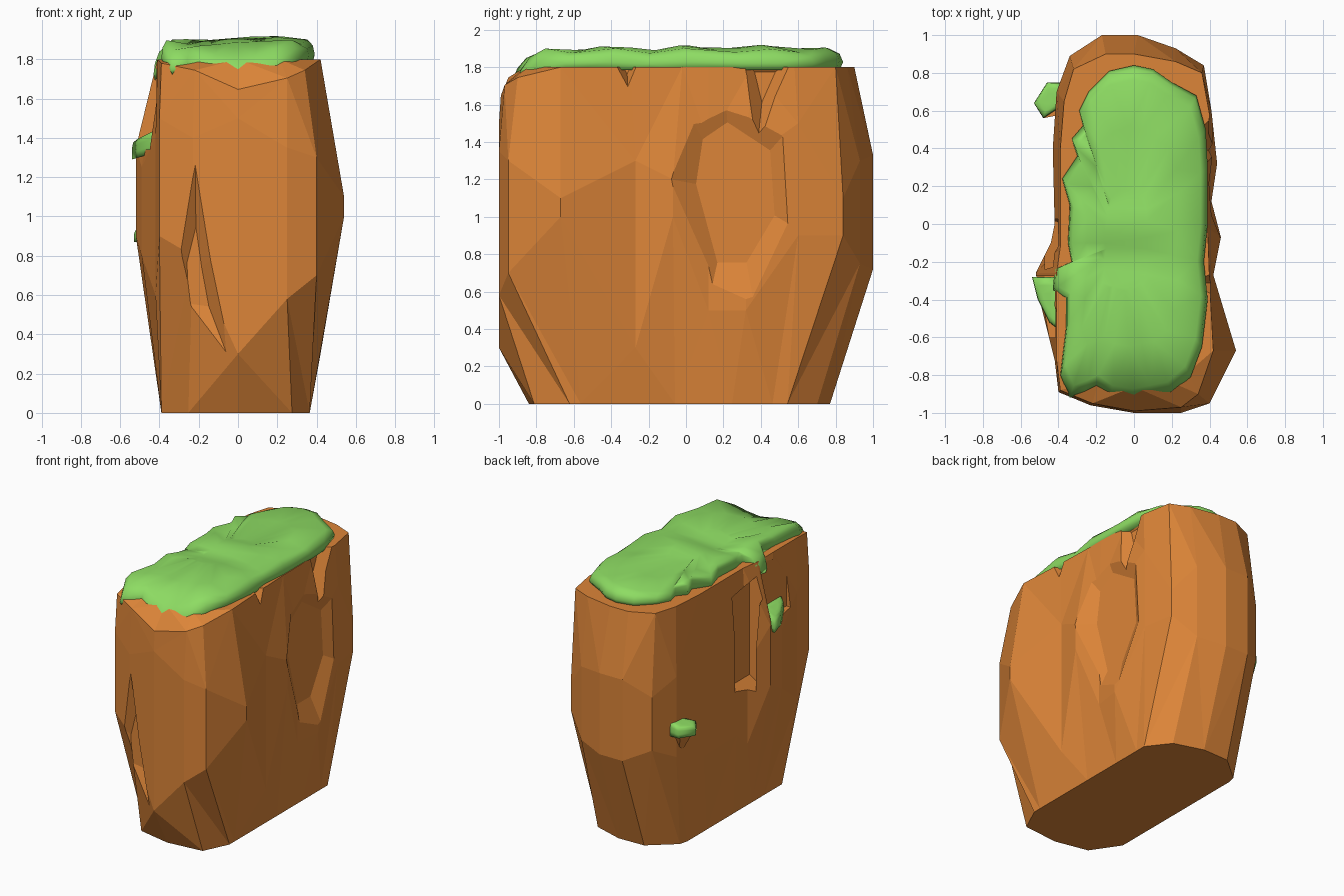
import bpy
import bmesh
from math import sin
from mathutils import Vector

cube = bpy.data.objects.get("Cube")
if cube:
    bpy.data.objects.remove(cube, do_unlink=True)


def make_material(name, colour):
    material = bpy.data.materials.new(name)
    material.use_nodes = True
    material.diffuse_color = colour
    material.node_tree.nodes["Principled BSDF"].inputs["Base Color"].default_value = colour
    return material


EARTH = make_material("earth_brown", (.72, .235, .04, 1))
GRASS = make_material("grass_green", (.27, .72, .125, 1))


def loft(name, rings, material, smooth=False):
    """Skin a stack of equal-length closed rings and cap both ends."""
    bm = bmesh.new()
    loops = [[bm.verts.new(point) for point in ring] for ring in rings]
    count = len(loops[0])
    for lower, upper in zip(loops, loops[1:]):
        for i in range(count):
            j = (i + 1) % count
            bm.faces.new((lower[i], lower[j], upper[j], upper[i]))
    bm.faces.new(list(reversed(loops[0])))
    bm.faces.new(loops[-1])
    bmesh.ops.triangulate(bm, faces=bm.faces[:])
    bmesh.ops.recalc_face_normals(bm, faces=bm.faces[:])
    for face in bm.faces:
        face.smooth = smooth
    mesh = bpy.data.meshes.new(name)
    bm.to_mesh(mesh)
    bm.free()
    mesh.materials.append(material)
    obj = bpy.data.objects.new(name, mesh)
    bpy.context.collection.objects.link(obj)
    return obj


# Rock columns: widest x and y, the heights it spans, then x and y at the rim
COLUMNS = [
    (-.4, -.89, .9, 1.5, -.39, -.88),
    (-.23, -.96, .8, 1.4, -.22, -.95),
    (0, -1, .3, 1.5, 0, -.99),
    (.25, -1, .58, 1.35, .25, -.97),
    (.4, -.95, .7, 1.3, .34, -.9),
    (.54, -.67, 1, 1.1, .42, -.67),
    (.42, -.27, .3, 1.3, .4, -.3),
    (.46, -.07, 1, 1.2, .39, -.02),
    (.41, .12, .5, 1.4, .39, .12),
    (.44, .32, .5, 1.3, .38, .35),
    (.41, .6, .9, 1.5, .4, .58),
    (.37, .84, .9, 1.1, .36, .8),
    (.22, .93, .75, 1.3, .22, .86),
    (.02, 1, .72, 1.33, 0, .9),
    (-.17, 1, .72, 1.33, -.15, .9),
    (-.34, .89, .8, 1.2, -.32, .82),
    (-.41, .7, .7, 1.3, -.37, .65),
    (-.43, .4, .6, 1.2, -.39, .4),
    (-.42, 0, .6, 1.4, -.39, .05),
    (-.44, -.1, .5, 1.1, -.39, -.12),
    (-.52, -.26, .9, 1.35, -.41, -.26),
    (-.49, -.44, .8, 1.25, -.41, -.45),
    (-.42, -.72, .6, 1.4, -.41, -.72),
]


def rim_height(x, y):
    if y > -.85:
        return 1.8
    return 1.78 - .16 * max(0, 1 - abs(x - .06) / .36)


def foot(x, y):
    """Pull a column in to the narrower, rounded base."""
    y *= .84 if y < 0 else .77
    if abs(y) > .6:
        y *= 1 - .22 * min(1, abs(x) / .4) ** 4
    return (max(-.39, min(.365, x * 1.1)), y, 0)


rock = loft("rock_body", [
    [foot(c[0], c[1]) for c in COLUMNS],
    [(c[0], c[1], c[2]) for c in COLUMNS],
    [(c[0], c[1], c[3]) for c in COLUMNS],
    [(c[4], c[5], rim_height(c[4], c[5])) for c in COLUMNS],
    [(c[4] * .85, c[5] * .87, 1.8) for c in COLUMNS],
], EARTH)


def carve(name, outline, place, floor, outside, taper):
    """Cut a tapered groove; place maps (across, height, depth) to the model."""
    centre = sum((Vector(p) for p in outline), Vector((0, 0))) / len(outline)
    inner = [centre + (Vector(p) - centre) * taper for p in outline]
    cutter = loft(name, [
        [place(p[0], p[1], floor) for p in inner],
        [place(p[0], p[1], outside) for p in outline],
    ], EARTH)
    cutter.hide_render = True
    cutter.hide_viewport = True
    modifier = rock.modifiers.new(name, "BOOLEAN")
    modifier.operation = "DIFFERENCE"
    modifier.solver = "EXACT"
    modifier.object = cutter


def on_side(across, height, depth):
    return (depth, across, height)


def on_front(across, height, depth):
    return (across, depth, height)


# Grooves in the rock faces
carve("long_groove_cutter", [(.11, .5), (.37, .5), (.62, .92), (.58, 1.5), (.2, 1.75), (-.02, 1.6), (-.08, 1.2)],
      on_side, .375, .46, .6)
carve("rim_notch_cutter", [(.25, 1.9), (.38, 1.36), (.62, 1.9)], on_side, .33, .43, .3)
carve("small_notch_cutter", [(-.42, 1.87), (-.31, 1.67), (-.22, 1.87)], on_side, .34, .43, .3)
carve("front_groove_cutter", [(-.22, 1.5), (-.37, .9), (-.35, .2), (0, .15), (-.12, .8)],
      on_front, -.9, -1.01, .3)
carve("left_groove_cutter", [(-.24, .88), (.03, .88), (.05, 1.7), (-.24, 1.75)],
      on_side, -.38, -.47, .8)
carve("ledge_cutter", [(-.275, 1.34), (-.6, 1.34), (-.6, 1.72), (-.275, 1.79)],
      on_side, -.415, -.6, 1)

# Small rock ledge under the lower tuft
ledge_top = [(-.38, .74), (-.46, .72), (-.51, .63), (-.48, .56), (-.38, .58)]
loft("rock_ledge", [
    [(-.38 + (x + .38) * .2, .62 + (y - .62) * .3, .72) for x, y in ledge_top],
    [(x, y, .9) for x, y in ledge_top],
], EARTH)


# Soft grass pads: scale of each ring and its share of the thickness
PROFILE = [(.85, 0), (.98, 0), (1, .35), (.98, .7), (.92, .93), (.65, 1), (.3, 1)]


def grass_pad(name, outline, bottom, top):
    centre = sum((Vector(p) for p in outline), Vector((0, 0))) / len(outline)
    rings = []
    for scale, share in PROFILE:
        ring = []
        for point in outline:
            x, y = centre + (Vector(point) - centre) * scale
            low, high = bottom(x, y), top(x, y)
            ring.append((x, y, low + (high - low) * share))
        rings.append(ring)
    return loft(name, rings, GRASS, smooth=True)


def droop(x, y):
    front = max(0, (-.72 - y) / .21) ** 1.5
    lobe = max(0, -.36 - x) * 1.5 if -.4 < y < -.2 else 0
    return front * (.08 + .08 * max(0, 1 - abs(x - .06) / .3)) + lobe


def turf_bottom(x, y):
    return 1.785 - droop(x, y)


def turf_top(x, y):
    return 1.895 + .015 * sin(y * 16 + 1.5) + .01 * sin(x * 9) - droop(x, y)


TURF = [
    (0, -.94), (.1, -.92), (.2, -.9), (.3, -.81), (.36, -.65), (.39, -.4),
    (.37, -.2), (.39, 0), (.39, .3), (.38, .5), (.33, .68), (.2, .75),
    (.1, .82), (0, .84), (-.13, .81), (-.24, .7), (-.29, .6), (-.27, .52),
    (-.33, .45), (-.3, .36), (-.38, .24), (-.34, .1), (-.35, -.1), (-.33, -.2),
    (-.42, -.24), (-.43, -.35), (-.36, -.39), (-.36, -.55), (-.39, -.8),
    (-.34, -.92), (-.26, -.89), (-.2, -.86), (-.12, -.92),
]
grass_pad("grass_top", TURF, turf_bottom, turf_top)

# Tufts on the side ledges
grass_pad("upper_tuft", [(-.54, -.28), (-.4, -.28), (-.4, -.56), (-.45, -.52), (-.51, -.4)],
          lambda x, y: 1.29 + (x + .54) * .3, lambda x, y: 1.38 + (x + .54) * .5)
grass_pad("lower_tuft", [(-.39, .75), (-.46, .75), (-.53, .64), (-.48, .56), (-.39, .62)],
          lambda x, y: .87, lambda x, y: .93 + (x + .53) * .3)
